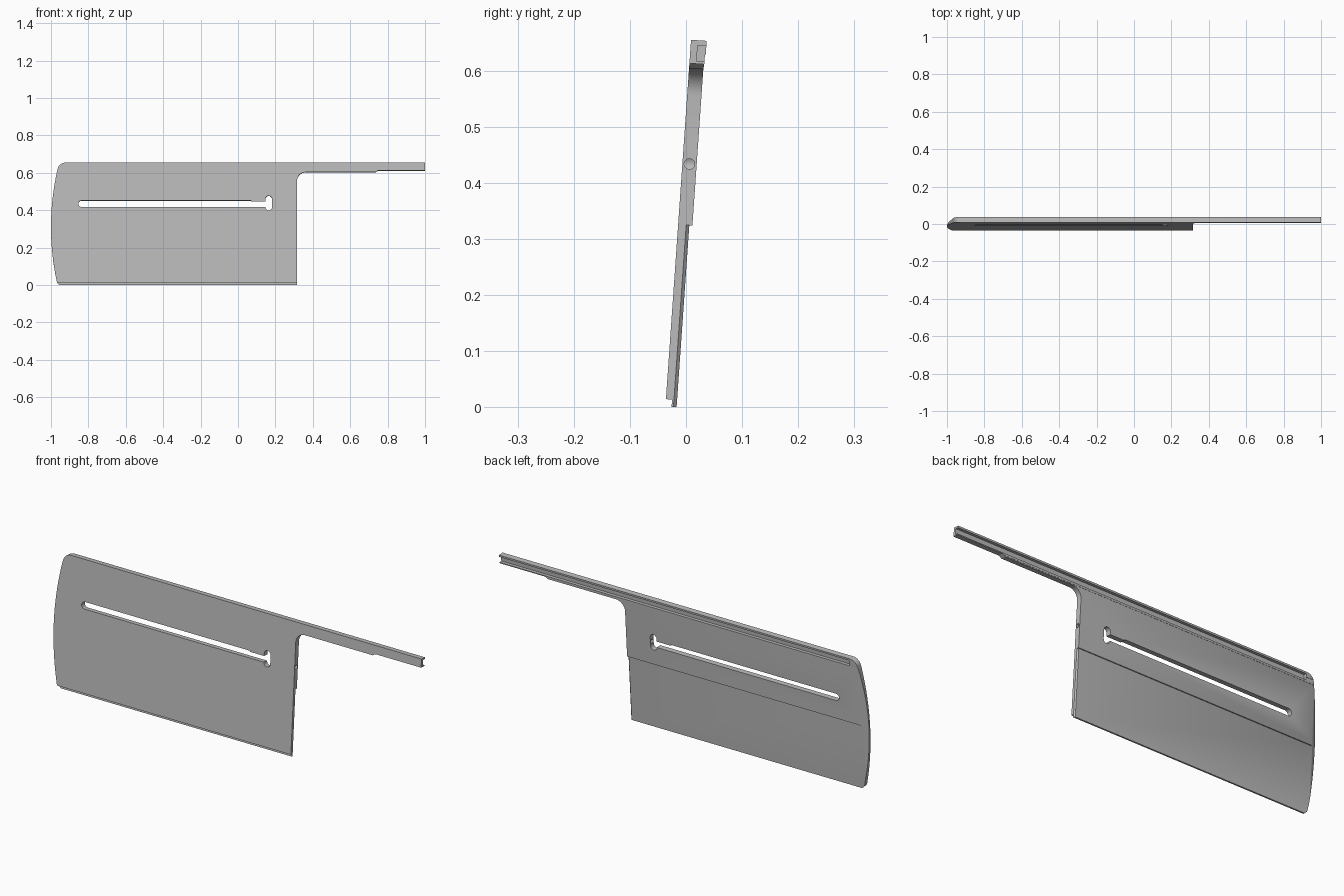
import bpy, bmesh, math
from mathutils import Matrix, Vector

cube = bpy.data.objects.get("Cube")
if cube:
    bpy.data.objects.remove(cube, do_unlink=True)

grey = bpy.data.materials.new("satin grey")
grey.use_nodes = True
grey.diffuse_color = (0.5, 0.5, 0.5, 1)
grey.node_tree.nodes["Principled BSDF"].inputs["Base Color"].default_value = (0.5, 0.5, 0.5, 1)


def arc(cx, cz, r, a0, a1, n=8):
    """Points of a circular arc in the x-z plane, angles in degrees."""
    angles = [math.radians(a0 + (a1 - a0) * i / n) for i in range(n + 1)]
    return [(cx + r * math.cos(a), cz + r * math.sin(a)) for a in angles]


def prism(name, outline, y0, y1):
    """Extrude an x-z outline between two depths."""
    bm = bmesh.new()
    face = bm.faces.new([bm.verts.new((x, y0, z)) for x, z in outline])
    new = bmesh.ops.extrude_face_region(bm, geom=[face])["geom"]
    bmesh.ops.translate(bm, vec=(0, y1 - y0, 0),
                        verts=[v for v in new if isinstance(v, bmesh.types.BMVert)])
    bmesh.ops.recalc_face_normals(bm, faces=bm.faces)
    mesh = bpy.data.meshes.new(name)
    bm.to_mesh(mesh)
    bm.free()
    obj = bpy.data.objects.new(name, mesh)
    bpy.context.collection.objects.link(obj)
    return obj


def rect(x0, x1, z0, z1):
    return [(x0, z0), (x1, z0), (x1, z1), (x0, z1)]


def cut(target, cutter):
    """Subtract a cutter, then discard it."""
    cutter.hide_render = True
    mod = target.modifiers.new("cut", "BOOLEAN")
    mod.operation, mod.solver, mod.object = "DIFFERENCE", "EXACT", cutter
    bpy.context.view_layer.objects.active = target
    bpy.ops.object.modifier_apply(modifier=mod.name)
    bpy.data.objects.remove(cutter, do_unlink=True)


# Plate outline with bowed end, rounded corner and long arm
TOP = 0.655
bow = [(-1 + 0.035 * ((z - 0.31) / 0.31) ** 2, z)
       for z in [0.012 + 0.6 * i / 16 for i in range(17)]]
outline = [(0.315, 0), (-0.955, 0)] + bow
outline += arc(-0.923, 0.613, 0.042, 170, 90)
outline += [(1, TOP), (1, 0.613), (0.75, 0.613), (0.735, 0.604)]
outline += arc(0.363, 0.556, 0.048, 90, 180)
plate = prism("slotted_plate", outline, 0, 0.028)

# Thinner back below the rail, and a further step on the lower half
cut(plate, prism("back_relief", rect(-1.1, 1.1, -0.1, 0.608), 0.0255, 0.1))
cut(plate, prism("lower_back_relief", rect(-1.1, 1.1, -0.1, 0.325), 0.02, 0.1))
cut(plate, prism("bottom_front_step", rect(-1.1, 1.1, -0.1, 0.013), -0.1, 0.011))

# Channel along the back of the rail
cut(plate, prism("rail_channel", rect(-0.92, 1.1, 0.618, 0.646), 0.0125, 0.1))
cut(plate, prism("rail_lip_trim", rect(-1.1, 1.1, 0.6, 0.63), 0.0265, 0.1))

# Long slot with a taller rounded opening at its end
slot = arc(-0.836, 0.4345, 0.0175, 90, 270) + [(0.07, 0.417), (0.16, 0.417),
                                             (0.16, 0.447), (0.07, 0.447), (0.07, 0.452)]
cut(plate, prism("slot", slot, -0.1, 0.1))
opening = arc(0.1645, 0.46, 0.0175, 0, 180) + arc(0.1645, 0.416, 0.0175, 180, 360)
cut(plate, prism("opening", opening, -0.1, 0.1))

# Bore through the short edge into the opening
bm = bmesh.new()
bmesh.ops.create_cone(bm, cap_ends=True, segments=12, radius1=0.0095, radius2=0.0095, depth=0.2,
                      matrix=Matrix.Translation((0.265, 0.0125, 0.434)) @ Matrix.Rotation(math.pi / 2, 4, "Y"))
mesh = bpy.data.meshes.new("bore")
bm.to_mesh(mesh)
bm.free()
bore = bpy.data.objects.new("bore", mesh)
bpy.context.collection.objects.link(bore)
cut(plate, bore)

# Small bevel on the lower short edge
bevel = prism("edge_bevel", rect(-0.004, 0.004, -0.1, 0.325), -0.004, 0.004)
bevel.data.transform(Matrix.Translation((0.315, 0.02, 0)) @ Matrix.Rotation(math.pi / 4, 4, "Z"))
cut(plate, bevel)

# Slanted chamfer behind the bowed end
bm = bmesh.new()
bm.from_mesh(plate.data)
res = bmesh.ops.bisect_plane(bm, geom=bm.verts[:] + bm.edges[:] + bm.faces[:], dist=1e-6,
                             plane_co=Vector((-0.965, 0.0255, 0)),
                             plane_no=Vector((-0.016, 0.035, 0)), clear_outer=True)
bmesh.ops.holes_fill(bm, edges=[e for e in bm.edges if e.is_boundary], sides=0)
bmesh.ops.recalc_face_normals(bm, faces=bm.faces)

# Lean the plate back
bm.transform(Matrix.Translation((0, -0.0367, 0.0014)) @ Matrix.Rotation(math.radians(-4), 4, "X"))
bm.to_mesh(plate.data)
bm.free()

plate.data.materials.clear()
plate.data.materials.append(grey)
for p in plate.data.polygons:
    p.material_index = 0
bpy.ops.object.select_all(action="DESELECT")
plate.select_set(True)
bpy.context.view_layer.objects.active = plate
bpy.ops.object.shade_smooth_by_angle(angle=math.radians(25))
